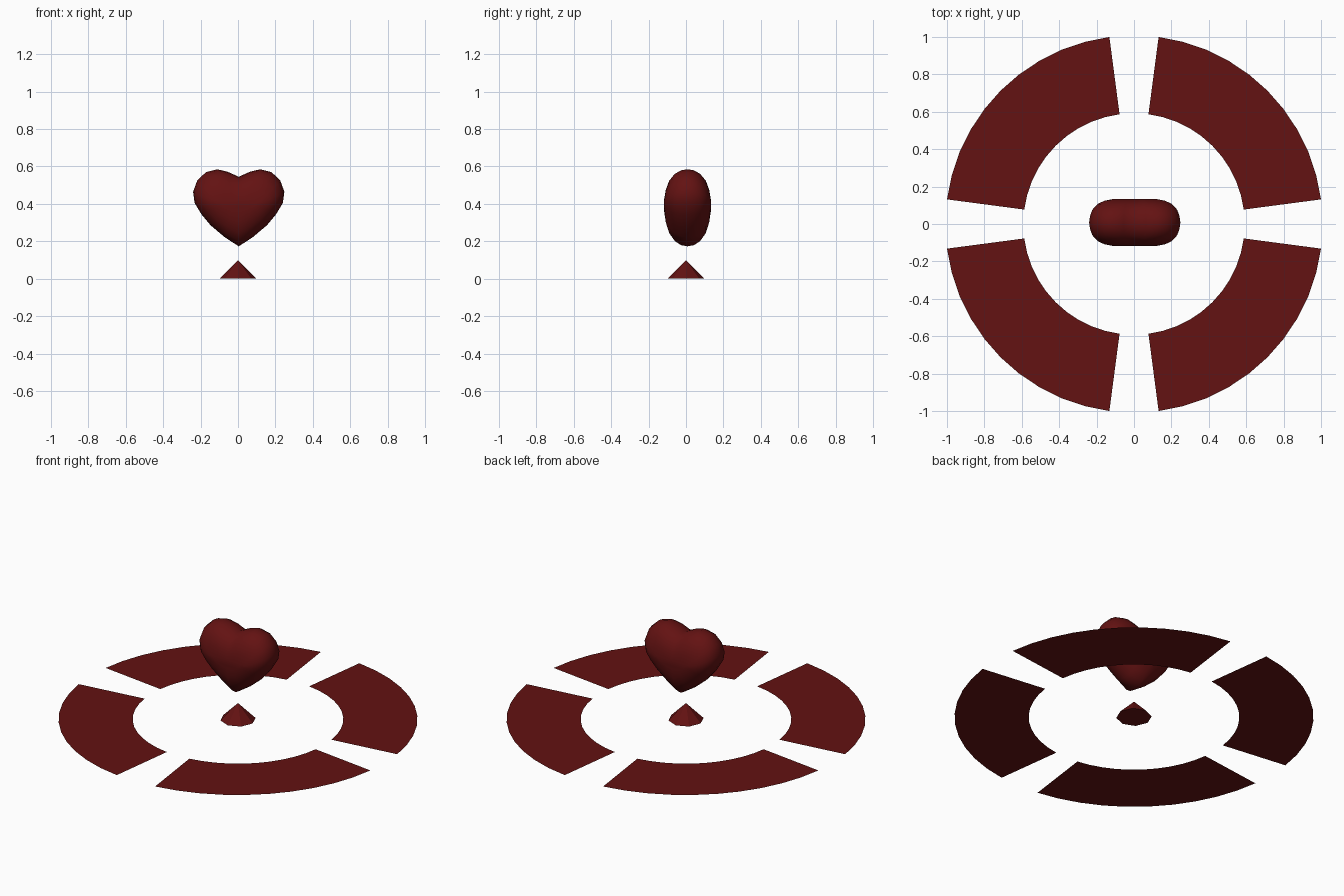
import bpy, bmesh, math

if "Cube" in bpy.data.objects:
    bpy.data.objects.remove(bpy.data.objects["Cube"])

red = bpy.data.materials.new("dark_red")
red.diffuse_color = (0.125, 0.006, 0.006, 1)
red.use_nodes = True
red.node_tree.nodes["Principled BSDF"].inputs["Base Color"].default_value = red.diffuse_color


def make_object(name, bm):
    mesh = bpy.data.meshes.new(name)
    bm.to_mesh(mesh)
    bm.free()
    mesh.materials.append(red)
    obj = bpy.data.objects.new(name, mesh)
    bpy.context.collection.objects.link(obj)
    return obj


def ring_segment(name, start, inner=0.592, outer=1.0086, steps=10, step=7.5):
    """Flat arc of quads lying on the ground."""
    bm = bmesh.new()
    pairs = []
    for i in range(steps + 1):
        a = math.radians(start + i * step)
        pairs.append([bm.verts.new((r * math.cos(a), r * math.sin(a), 0))
                      for r in (inner, outer)])
    for (a, b), (c, d) in zip(pairs, pairs[1:]):
        bm.faces.new((a, b, d, c))
    return make_object(name, bm)


# Four ring segments with gaps on the axes
for k in range(4):
    ring_segment(f"ring_segment_{k + 1}", 7.5 + 90 * k)

# Small eight-sided cone in the middle
bm = bmesh.new()
bmesh.ops.create_cone(bm, cap_ends=True, segments=8, radius1=0.1, radius2=0, depth=0.1)
bmesh.ops.translate(bm, verts=bm.verts, vec=(0, 0, 0.05))
make_object("centre_cone", bm)

# Heart: right half of the outline from cleft to tip, mirrored
half = [(0, 0.545), (0.06, 0.572), (0.115, 0.585), (0.175, 0.57), (0.222, 0.525),
        (0.244, 0.465), (0.236, 0.405), (0.2, 0.345), (0.15, 0.285), (0.075, 0.222),
        (0, 0.173)]
outline = half + [(-x, z) for x, z in reversed(half[1:-1])]

# Layers from back to front: depth, x scale, z scale about the heart centre
side = [(0.035, 0.98, 0.97), (0.068, 0.93, 0.87), (0.098, 0.82, 0.68),
        (0.116, 0.67, 0.42), (0.125, 0.48, 0.15)]
layers = [(-d, sx, sz) for d, sx, sz in reversed(side)] + [(0, 1, 1)] + side
cx, cy, cz = 0.004, 0.008, 0.395

bm = bmesh.new()
loops = [[bm.verts.new((cx + x * sx, cy + d, cz + (z - cz) * sz)) for x, z in outline]
         for d, sx, sz in layers]
n = len(outline)
for lo, hi in zip(loops, loops[1:]):
    for i in range(n):
        j = (i + 1) % n
        bm.faces.new((lo[i], lo[j], hi[j], hi[i]))
bm.faces.new(loops[0])
bm.faces.new(loops[-1])
bmesh.ops.recalc_face_normals(bm, faces=bm.faces)
for f in bm.faces:
    f.smooth = True
make_object("heart", bm)
